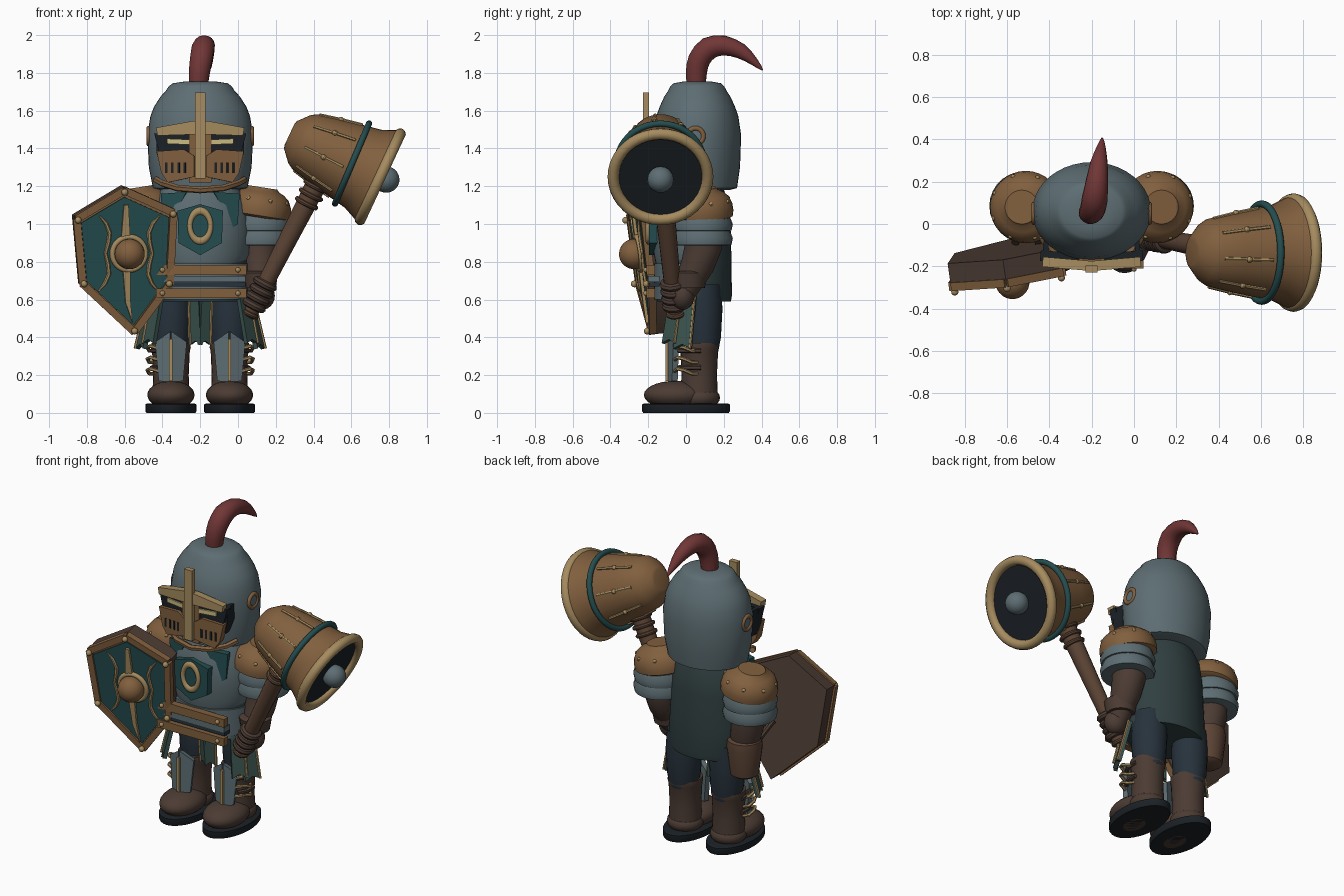
import bpy, bmesh
from math import pi, sin, cos, radians
from mathutils import Matrix, Vector

if "Cube" in bpy.data.objects:
    bpy.data.objects.remove(bpy.data.objects["Cube"])

COL = dict(steel=(.11, .155, .172), bronze=(.22, .115, .048), gold=(.38, .26, .115), brown=(.072, .045, .034),
           teal=(.018, .075, .08), navy=(.02, .032, .045), jacket=(.03, .05, .052), red=(.165, .037, .037),
           dark=(.011, .015, .019), glow=(.6, .5, .22), wood=(.105, .057, .035), cloth=(.04, .08, .07))
for k, c in COL.items():
    bpy.data.materials.new(k).diffuse_color = (*c, 1)

I = Matrix.Identity(4)
def T(x, y, z): return Matrix.Translation((x, y, z))
def R(deg, axis): return Matrix.Rotation(radians(deg), 4, axis)
def S(x, y, z): return Matrix.Diagonal((x, y, z, 1))

def finish(name, bm, mat, M=I):
    bmesh.ops.transform(bm, matrix=M, verts=bm.verts)
    bmesh.ops.recalc_face_normals(bm, faces=bm.faces)
    me = bpy.data.meshes.new(name)
    bm.to_mesh(me)
    me.materials.append(bpy.data.materials[mat])
    bpy.context.collection.objects.link(bpy.data.objects.new(name, me))

def loft(name, rings, mat, M=I, loop=False):
    bm = bmesh.new()
    vs = [[bm.verts.new(p) for p in r] for r in rings]
    n = len(vs[0])
    for a, b in zip(vs, vs[1:] + vs[:1] if loop else vs[1:]):
        for i in range(n):
            j = (i + 1) % n
            bm.faces.new((a[i], a[j], b[j], b[i]))
    if not loop:
        bm.faces.new(vs[0])
        bm.faces.new(vs[-1])
    finish(name, bm, mat, M)

def lathe(name, prof, mat, M=I, n=32):
    """prof: (radius, z) or (rx, ry, z)"""
    prof = [(p[0], p[-2], p[-1]) for p in prof]
    loft(name, [[(rx * cos(2*pi*i/n), ry * sin(2*pi*i/n), z) for i in range(n)] for rx, ry, z in prof], mat, M)

def tube(name, pts, rad, mat, M=I, n=10):
    pts = [Vector(p) for p in pts]
    rad = rad if isinstance(rad, (list, tuple)) else [rad] * len(pts)
    rings, q, old = [], None, None
    for i, p in enumerate(pts):
        d = (pts[min(i+1, len(pts)-1)] - pts[max(i-1, 0)]).normalized()
        q = d.to_track_quat('Z', 'Y') if q is None else old.rotation_difference(d) @ q
        old = d
        rings.append([p + q @ Vector((rad[i]*cos(2*pi*(k+.5)/n), rad[i]*sin(2*pi*(k+.5)/n), 0)) for k in range(n)])
    loft(name, rings, mat, M)

def refine(pts):
    """Catmull-Rom: inserts a point in the middle of each span"""
    pts = [Vector(p) for p in pts]
    out = [pts[0]]
    for i in range(len(pts) - 1):
        a, b, c, d = pts[max(i-1, 0)], pts[i], pts[i+1], pts[min(i+2, len(pts)-1)]
        out += [(b + c) * .5625 - (a + d) * .0625, c]
    return out

def torus(name, RR, r, mat, M=I, n=32, m=10):
    loft(name, [[((RR + r*cos(2*pi*j/m)) * cos(2*pi*i/n), (RR + r*cos(2*pi*j/m)) * sin(2*pi*i/n), r*sin(2*pi*j/m))
                 for j in range(m)] for i in range(n)], mat, M, loop=True)

def prism(name, poly, y0, y1, mat, M=I):
    """xz polygon extruded along y"""
    loft(name, [[(x, y, z) for x, z in poly] for y in (y0, y1)], mat, M)

def box(name, x0, x1, y0, y1, z0, z1, mat, M=I):
    prism(name, [(x0, z0), (x1, z0), (x1, z1), (x0, z1)], y0, y1, mat, M)

def ball(name, r, mat, M=I, u=20):
    bm = bmesh.new()
    bmesh.ops.create_uvsphere(bm, u_segments=u, v_segments=u // 2 + 2, radius=r)
    finish(name, bm, mat, M)

C = T(-.2, 0, 0)   # body centre line

# helmet, plume
lathe("helmet", [(.2, .17, 1.18), (.25, .21, 1.19), (.272, .226, 1.3), (.28, .232, 1.47), (.264, .217, 1.57), (.245, .2, 1.62),
                 (.21, .175, 1.675), (.182, .155, 1.705), (.166, .142, 1.73), (.145, .125, 1.745), (.08, .07, 1.755)],
      'steel', C @ T(0, .06, 0), 40)
plume = [(-.21, .055, 1.73, .05), (-.205, .055, 1.8, .056), (-.195, .07, 1.87, .06), (-.185, .12, 1.93, .061),
         (-.175, .2, 1.945, .053), (-.165, .29, 1.915, .041), (-.155, .36, 1.86, .022), (-.15, .405, 1.815, .004)]
tube("plume", refine([p[:3] for p in plume]), [(plume[i // 2][3] + plume[(i + 1) // 2][3]) / 2 for i in range(15)], 'red', n=16)

# visor
box("visor_cross_bar", -.028, .028, -.228, -.195, 1.24, 1.695, 'gold', C)
box("visor_backing", -.06, .06, -.2, -.12, 1.22, 1.5, 'bronze', C)
for s in (-1, 1):
    V = C @ T(0, -.195, 0) @ R(s * 5, 'Z')
    def fl(pts): return [(s * x, z) for x, z in pts]
    prism("visor_eye_panel", fl([(0, 1.38), (.22, 1.385), (.245, 1.48), (0, 1.48)]), 0, .05, 'dark', V)
    prism("visor_eye_slot", fl([(.06, 1.42), (.175, 1.425), (.175, 1.452), (.06, 1.447)]), -.01, .01, 'glow', V)
    prism("visor_brow", fl([(0, 1.475), (.225, 1.468), (.232, 1.51), (.04, 1.545), (0, 1.545)]), -.027, .02, 'gold', V)
    prism("visor_cheek_plate", fl([(.03, 1.25), (.17, 1.22), (.205, 1.27), (.23, 1.385), (.085, 1.395), (.03, 1.36)]),
          -.02, .03, 'bronze', V)
    prism("visor_side", fl([(.21, 1.3), (.235, 1.38), (.235, 1.48), (.21, 1.48)]), .02, .12, 'dark', V)
    for k in range(4):
        box("visor_vent", s * (.075 + k * .032), s * (.088 + k * .032), -.023, -.01, 1.27, 1.325, 'dark', V)
    torus("helmet_ear_ring", .042, .013, 'bronze', T(-.2 + s * .272, .05, 1.465) @ R(90, 'Y'), 24)
tube("helmet_chin_band", [(-.235, -.06, 1.235), (-.2, -.12, 1.215), (-.12, -.17, 1.19), (0, -.195, 1.18),
                          (.12, -.17, 1.19), (.2, -.12, 1.215), (.235, -.06, 1.235)], .018, 'bronze', C, 6)

# torso
lathe("jacket", [(.25, .195, .59), (.262, .2, .62), (.25, .198, .8), (.24, .193, 1.0), (.22, .18, 1.12), (.17, .15, 1.2)],
      'jacket', C @ T(0, .043, 0))
def shell(name, prof, mat):
    # front half of the elliptical body
    arc = [pi + pi * i / 18 for i in range(19)]
    loft(name, [[(rx*cos(t), ry*sin(t), z) for t in arc] for rx, ry, z in prof], mat, C @ T(0, .03, 0))
shell("breastplate", [(.235, .19, .79), (.26, .2, .84), (.268, .207, .98), (.25, .2, 1.1), (.2, .165, 1.2)], 'steel')
shell("waist_plate", [(.255, .2, .6), (.255, .2, .79)], 'steel')
for z in (.633, .757):
    box("belt_bar", -.235, .245, -.21, -.165, z - .026, z + .026, 'bronze', C)
    for s in (-1, 1):
        ball("belt_rivet", .014, 'gold', C @ T(s * .2, -.212, z), 10)
box("belt_strap", -.23, .24, -.195, -.14, .668, .69, 'navy', C)
box("belt_band", -.235, .24, -.2, -.14, .692, .725, 'steel', C)
prism("chest_badge", [(-.12, 1.07), (0, 1.105), (.12, 1.07), (.115, .9), (0, .835), (-.115, .9)], -.195, -.14, 'teal', C)
torus("chest_oval_ring", .055, .014, 'gold', C @ T(0, -.2, .99) @ R(90, 'X') @ S(1, 1.45, 1))
for s in (-1, 1):
    prism("collar_flap", [(s * x, z) for x, z in [(.07, 1.17), (.21, 1.16), (.2, 1.0), (.13, .95), (.12, 1.08)]],
          -.02, .02, 'teal', C @ T(0, -.15, 0) @ R(s * 14, 'Z'))
    # skirt cloths with trim
    for x, y, w, yaw, tilt, L in [(.25, .01, .045, 66, -14, .29), (.225, -.05, .04, 50, -13, .26), (.03, -.04, .03, 30, 4, .26)]:
        M = C @ T(s * x, y, .62) @ R(s * yaw, 'Z') @ R(tilt, 'X')
        prism("skirt_cloth", [(-w, 0), (w, 0), (w * 1.1, -L), (0, -L * .92), (-w * 1.1, -L)], -.012, .012, 'cloth', M)
        tube("skirt_trim", [(s * w, -.012, 0), (s * w * 1.1, -.012, -L)], .008, 'gold', M, 6)

    # legs and boots
    L = T(-.2 + s * .155, 0, 0)
    lathe("thigh", [(.085, .32), (.1, .4), (.108, .55), (.1, .68)], 'navy', L @ T(0, .085, 0), 20)
    lathe("boot_shaft", [(.1, .06), (.094, .2), (.1, .33), (.105, .345), (.103, .37), (.085, .37)], 'brown', L @ T(0, .07, 0), 24)
    ball("boot_foot", 1, 'brown', L @ T(0, -.055, .095) @ S(.125, .168, .075), 24)
    ball("boot_heel", 1, 'brown', L @ T(0, .07, .08) @ S(.11, .11, .065), 20)
    lathe("boot_sole", [(.13, .226, 0), (.135, .232, .008), (.135, .232, .045), (.125, .222, .05)], 'dark', L)
    lathe("sole_patch", [(.055, .08, -.002), (.055, .08, .01)], 'brown', L @ T(0, -.05, .002), 20)
    for t in (-1, 1):
        prism("shin_plate", [(0, .16), (t * .065, .17), (t * .085, .375), (0, .43)], -.012, .02, 'steel',
              L @ T(0, -.085, 0) @ R(t * 20, 'Z'))
    box("shin_ridge", -.009, .009, -.108, -.08, .17, .39, 'gold', L)
    for z in (.22, .28, .34):
        tube("boot_lace", [(s * x, y, z + d) for x, y, d in [(.06, -.06, 0), (.11, -.045, .014), (.125, -.01, .006),
                                                            (.115, .03, -.012), (.09, .06, -.012)]], .01, 'gold', L, 6)
    for z in (.24, .33):
        tube("boot_strap", [(s * .07, -.04, z), (s * .1, .01, z), (s * .1, .08, z)], .013, 'brown', L, 6)

    # shoulders
    A = T(-.2 + s * .315, .08, 0)
    P = A @ T(0, 0, 1.1) @ R(s * 9, 'Y') @ T(0, 0, -1.1)
    lathe("shoulder_pad", [(.15, 1.035), (.168, 1.045), (.171, 1.075), (.165, 1.11), (.148, 1.145), (.12, 1.168),
                           (.09, 1.182), (.08, 1.195)], 'bronze', P)
    for k in range(8):
        ball("shoulder_stud", .012, 'gold', P @ R(k * 45 + 20, 'Z') @ T(.152, 0, 1.128), 8)
    for z in (1.045, .97):
        lathe("arm_band", [(.145, z), (.163, z - .045), (.156, z - .08), (.12, z - .085)], 'steel', A @ T(s * .005, .005, 0), 28)

# arms
tube("right_arm", [(.115, .08, 1.0), (.115, .09, .87), (.115, .06, .78), (.115, .02, .7), (.115, -.02, .62)],
     [.1, .1, .09, .075, .06], 'brown', n=20)
lathe("forearm_cuff", [(.085, .66), (.098, .74), (.085, .75)], 'brown', T(.115, .015, 0), 20)
tube("left_arm", [(-.515, .08, 1.0), (-.51, .09, .85), (-.49, .09, .74), (-.485, .08, .62)], [.1, .1, .09, .07], 'brown', n=20)
lathe("gauntlet", [(.065, .5), (.085, .515), (.107, .69), (.102, .735), (.085, .745)], 'wood', T(-.487, .095, 0), 20)
tube("shield_arm_strap", [(-.56, -.09, .8), (-.54, .02, .72), (-.45, .02, .72), (-.45, -.09, .8)], .02, 'brown', n=8)

# shield
H = T(-.61, -.16, .815) @ R(8, 'Z') @ R(7, 'X')
poly = [(-.01, .395), (.27, .27), (.255, -.13), (.06, -.4), (-.235, -.13), (-.275, .235)]
def sc(k): return [(x * k, z * k) for x, z in poly]
prism("shield_back", sc(.985), -.06, .04, 'brown', H)
prism("shield_plate", sc(.97), -.075, -.055, 'bronze', H)
prism("shield_panel", sc(.86), -.084, -.07, 'teal', H)
rim = sc(.95)
for a, b in zip(rim, rim[1:] + rim[:1]):
    tube("shield_rim", [(a[0], -.072, a[1]), (b[0], -.072, b[1])], .028, 'bronze', H, 4)
    ball("shield_stud", .018, 'gold', H @ T(a[0] * .98, -.1, a[1] * .98), 10)
prism("shield_spine", [(-.012, .3), (.012, .3), (.026, .1), (.03, -.2), (.045, -.33), (.005, -.22), (-.025, .1)], -.1, -.08, 'gold', H)
ball("shield_boss", .08, 'bronze', H @ T(.02, -.115, .04), 24)
torus("shield_boss_ring", .088, .015, 'gold', H @ T(.02, -.09, .04) @ R(90, 'X'))
for s, v in ((-1, -1), (-1, 1), (1, -1), (1, 1)):
    tube("shield_scroll", [(.02 + s * x, -.087, .04 + v * z) for x, z in
         [(.16, .2), (.125, .16), (.105, .11), (.11, .06), (.125, .0)]], [.004, .01, .011, .011, .009], 'gold', H, 6)

# bell-shaped hammer head
B = T(.753, -.135, 1.25) @ R(115, 'Y')     # local +z leaves the mouth
lathe("hammer_bell", [(.06, -.53), (.08, -.525), (.14, -.472), (.16, -.44), (.185, -.33), (.21, -.2), (.228, -.1),
                      (.25, -.05), (.268, -.01), (.255, .01), (.22, -.02)], 'bronze', B, 40)
torus("hammer_lip", .25, .03, 'gold', B, 40)
lathe("hammer_mouth", [(.235, -.03), (.235, .0)], 'dark', B, 40)
torus("hammer_band", .23, .017, 'teal', B @ T(0, 0, -.165) @ R(-2, 'Y'), 40)
ball("hammer_clapper", .07, 'steel', B @ T(0, 0, .035))
for k in range(8):
    Q = B @ R(k * 45 + 10, 'Z')
    tube("hammer_inlay", [(.163, 0, -.43), (.193, 0, -.3), (.212, 0, -.2)], .009, 'gold', Q, 6)
    ball("hammer_rivet", .015, 'gold', Q @ T(.19, 0, -.315), 8)

# handle and gripping hand
h0, h1 = Vector((.055, -.055, .51)), Vector((.44, -.13, 1.26))
tube("hammer_handle", [h0.lerp(h1, f) for f in (0, .08, .5, .9, 1)], [.036, .042, .048, .055, .055], 'wood', n=16)
q = (h1 - h0).to_track_quat('Z', 'Y').to_matrix().to_4x4()
for f, r in ((.02, .038), (.8, .055), (.86, .058), (.92, .056)):
    torus("handle_collar", r, .013, 'wood', Matrix.Translation(h0.lerp(h1, f)) @ q, 24, 8)
ball("grip_hand", 1, 'brown', T(.125, -.02, .62) @ S(.07, .065, .075))
for k in range(4):
    torus("grip_finger", .047, .021, 'brown', Matrix.Translation(h0.lerp(h1, .08 + k * .05)) @ q, 20, 8)

# smooth shading with sharp edges kept
bpy.ops.object.select_all(action='SELECT')
bpy.context.view_layer.objects.active = bpy.context.collection.objects[0]
bpy.ops.object.shade_smooth_by_angle(angle=radians(42))

for m in bpy.data.materials:
    if m.users and not m.is_grease_pencil:
        m.use_nodes = True
        m.node_tree.nodes["Principled BSDF"].inputs["Base Color"].default_value = m.diffuse_color
